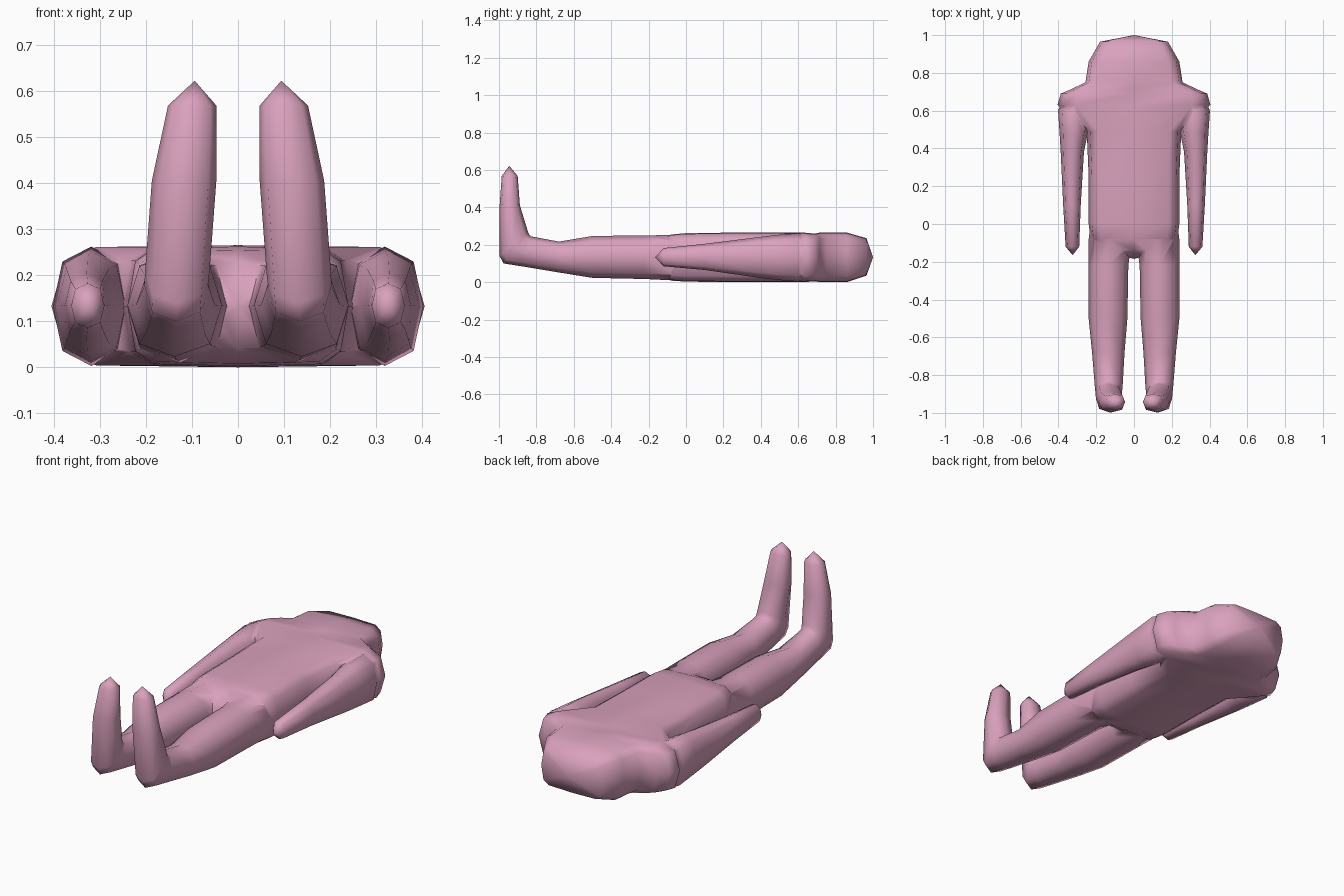
import bpy, bmesh, math
from mathutils import Vector

if "Cube" in bpy.data.objects:
    bpy.data.objects.remove(bpy.data.objects["Cube"])

pink = bpy.data.materials.new("soft pink")
pink.diffuse_color = (0.70, 0.36, 0.51, 1)
pink.use_nodes = True
pink.node_tree.nodes["Principled BSDF"].inputs["Base Color"].default_value = pink.diffuse_color

ROUND = [(1, 0), (.75, .75), (0, 1), (-.75, .75), (-1, 0), (-.75, -.75), (0, -1), (.75, -.75)]
QUARTER = [(1, 0), (.93, .75), (.76, .97)]
BROAD = (QUARTER + [(0, 1)] + [(-x, z) for x, z in QUARTER[::-1]]
         + [(-x, -z) for x, z in QUARTER[1:]] + [(0, -1)] + [(x, -z) for x, z in QUARTER[:0:-1]])


def loft(name, profile, rings, start=None, end=None):
    """Skin rings given as (x0, x1, low (y, z), high (y, z)), closed by a point or a flat cap."""
    bm = bmesh.new()
    loops = []
    for x0, x1, low, high in rings:
        a, b = Vector((0, *low)), Vector((0, *high))
        mid, up = (a + b) / 2, (b - a) / 2
        loops.append([bm.verts.new(mid + up * v + Vector(((x0 + x1) / 2 + (x1 - x0) / 2 * u, 0, 0)))
                      for u, v in profile])
    n = len(profile)
    for r, s in zip(loops, loops[1:]):
        for i in range(n):
            bm.faces.new((r[i], r[(i + 1) % n], s[(i + 1) % n], s[i]))
    for loop, tip in ((loops[0], start), (loops[-1], end)):
        if tip:
            p = bm.verts.new(tip)
            for i in range(n):
                bm.faces.new((loop[i], loop[(i + 1) % n], p))
        else:
            bm.faces.new(loop)
    bmesh.ops.recalc_face_normals(bm, faces=bm.faces)
    me = bpy.data.meshes.new(name)
    bm.to_mesh(me)
    bm.free()
    me.materials.append(pink)
    ob = bpy.data.objects.new(name, me)
    bpy.context.collection.objects.link(ob)
    return ob


def upright(x0, x1, y, z0, z1):
    return (x0, x1, (y, z0), (y, z1))


# Head, shoulders and torso, from crown to crotch: y, half width, z range
torso = [(.965, .18, .035, .235), (.86, .24, 0, .265), (.75, .257, 0, .265), (.715, .33, 0, .265),
         (.69, .388, .005, .26), (.63, .405, 0, .265), (.49, .25, 0, .265), (.25, .24, 0, .265),
         (0, .24, .003, .262), (-.08, .23, .008, .255), (-.14, .15, .04, .23)]
body = loft("body", BROAD, [upright(-w, w, y, a, b) for y, w, a, b in torso],
            (0, 1, .133), (0, -.185, .133))

parts = []
for s, side in ((1, "left"), (-1, "right")):
    # Tapering arms
    arm = [(.67, .23, .37, .04, .225), (.6, .235, .402, .003, .262), (.48, .245, .394, .013, .252),
           (.38, .265, .388, .025, .24), (.1, .282, .375, .065, .205), (-.12, .29, .362, .085, .182)]
    parts.append(loft(side + "_arm", ROUND, [upright(s * a, s * b, y, c, d) for y, a, b, c, d in arm],
                      None, (s * .325, -.165, .133)))
    # Legs bending up into pointed feet
    leg = [upright(.04, .22, .08, .03, .24), upright(.01, .24, -.08, .01, .252),
           upright(.03, .24, -.22, .017, .25), upright(.035, .24, -.5, .023, .247),
           upright(.05, .222, -.68, .052, .217), (.06, .208, (-.88, .085), (-.83, .245)),
           (.065, .203, (-.975, .10), (-.838, .255)), (.062, .202, (-.997, .14), (-.845, .27)),
           (.047, .187, (-.997, .40), (-.888, .41)), (.047, .152, (-.985, .568), (-.9, .568))]
    leg = [(s * a, s * b, lo, hi) for a, b, lo, hi in leg]
    parts.append(loft(side + "_leg", ROUND, leg, None, (s * .094, -.945, .622)))

# Merge the limbs into one continuous skin
for p in parts:
    m = body.modifiers.new(p.name, 'BOOLEAN')
    m.operation, m.solver, m.object = 'UNION', 'EXACT', p
bpy.context.view_layer.objects.active = body
body.select_set(True)
for p in parts:
    bpy.ops.object.modifier_apply(modifier=p.name)
    bpy.data.objects.remove(p)
bpy.ops.object.shade_smooth_by_angle(angle=math.radians(75))
